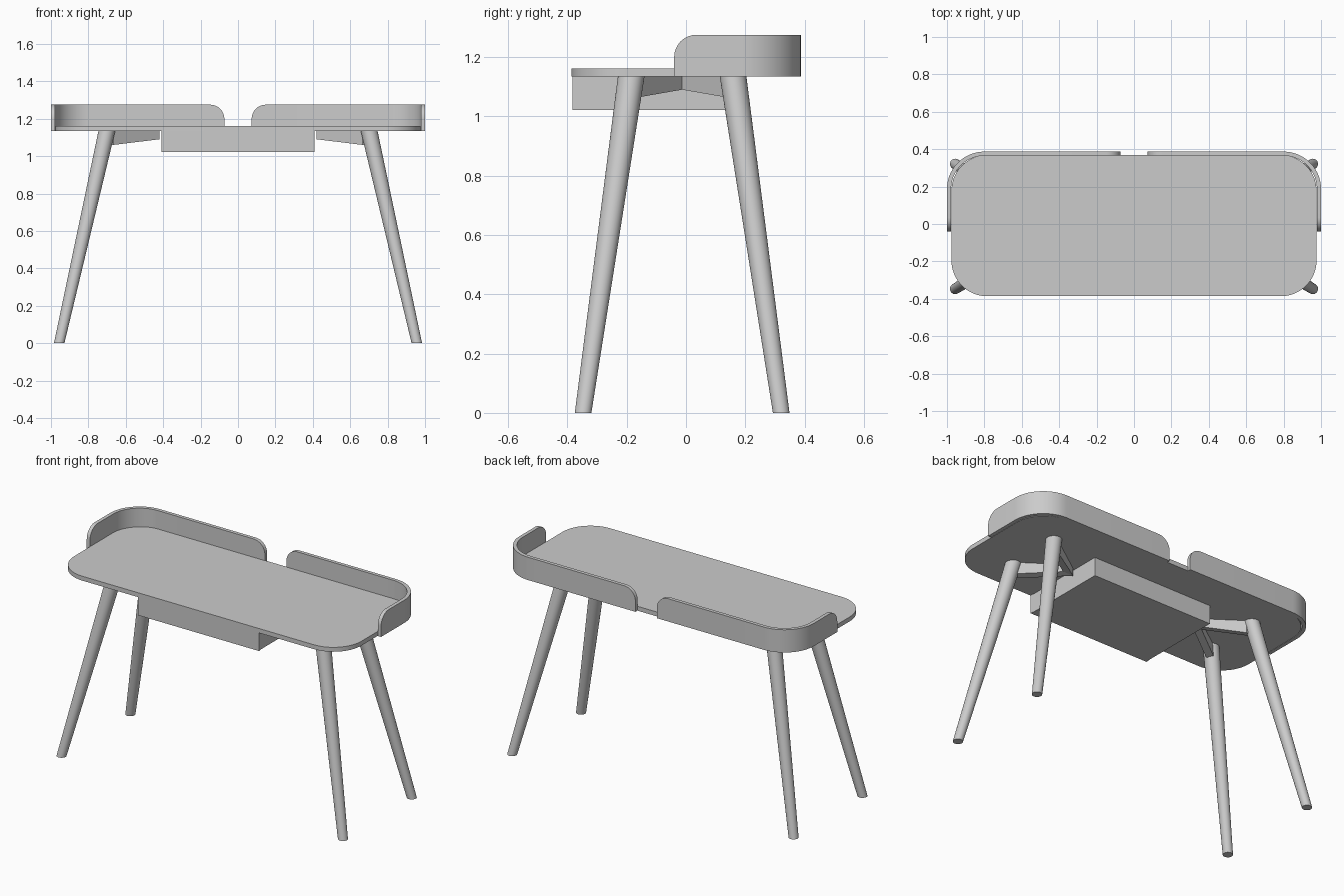
import bpy, bmesh, math
from mathutils import Vector

if "Cube" in bpy.data.objects:
    bpy.data.objects.remove(bpy.data.objects["Cube"])

grey = bpy.data.materials.new("light grey")
grey.diffuse_color = (0.6, 0.6, 0.6, 1)
grey.use_nodes = True
grey.node_tree.nodes["Principled BSDF"].inputs["Base Color"].default_value = grey.diffuse_color


def finish(name, bm, angle=35):
    bmesh.ops.recalc_face_normals(bm, faces=bm.faces[:])
    me = bpy.data.meshes.new(name)
    bm.to_mesh(me)
    bm.free()
    me.materials.append(grey)
    ob = bpy.data.objects.new(name, me)
    bpy.context.collection.objects.link(ob)
    bpy.ops.object.select_all(action='DESELECT')
    ob.select_set(True)
    bpy.context.view_layer.objects.active = ob
    bpy.ops.object.shade_smooth_by_angle(angle=math.radians(angle))
    return ob


def loft(bm, rings, closed_ring=True):
    """Skin a list of equal point rings and cap both ends."""
    vs = [[bm.verts.new(p) for p in r] for r in rings]
    n = len(vs[0])
    for a, b in zip(vs, vs[1:]):
        for i in range(n):
            j = (i + 1) % n
            bm.faces.new((a[i], a[j], b[j], b[i]))
    bm.faces.new(vs[0])
    bm.faces.new(vs[-1])


def arc(cx, cy, r, a0, a1, n=16):
    return [(cx + r * math.cos(math.radians(a0 + (a1 - a0) * i / n)),
             cy + r * math.sin(math.radians(a0 + (a1 - a0) * i / n))) for i in range(n + 1)]


Z0, Z1, ZR = 1.135, 1.162, 1.275

# table top: rounded rectangle slab
X, YF, YB, R = 0.976, -0.386, 0.368, 0.19
outline = (arc(X - R, YB - R, R, 0, 90) + arc(-X + R, YB - R, R, 90, 180)
           + arc(-X + R, YF + R, R, 180, 270) + arc(X - R, YF + R, R, 270, 360))
bm = bmesh.new()
loft(bm, [[(x, y, z) for x, y in outline] for z in (Z0, Z1)])
finish("table_top", bm)


# raised rim: one wrapped panel per side, upper end corners rounded
def rim(name, sx):
    r, ends, rad, t = 0.2, [], 0.075, 0.022
    steps = [rad * (1 - math.cos(math.pi / 2 * i / 8)) for i in range(9)]
    cols = []                                   # (x, y, normal, top height)
    drop = lambda d: ZR - rad + math.sqrt(max(0, rad**2 - (rad - d)**2))
    for d in steps:                             # side end
        cols.append((1.0, -0.04 + d, (1, 0), drop(d)))
    for i in range(19):                         # back corner
        a = math.pi / 2 * i / 18
        c, s = math.cos(a), math.sin(a)
        cols.append((1 - r + r * c, 0.387 - r + r * s, (c, s), ZR))
    for d in reversed(steps):                   # end beside the gap
        cols.append((0.073 + d, 0.387, (0, 1), drop(d)))
    bm = bmesh.new()
    loft(bm, [[(sx * x, y, Z0), (sx * x, y, h),
               (sx * (x - t * n[0]), y - t * n[1], h),
               (sx * (x - t * n[0]), y - t * n[1], Z0)] for x, y, n, h in cols])
    finish(name, bm)


# tapered splayed leg, ends cut level
def leg(name, sx, sy):
    bm = bmesh.new()
    rings = []
    for x, y, z, r in ((0.956, 0.334, 0, 0.028), (0.70, 0.171, Z0 + 0.005, 0.045)):
        rings.append([(sx * x + r * math.cos(k * math.tau / 32),
                       -0.013 + sy * y + r * math.sin(k * math.tau / 32), z) for k in range(32)])
    loft(bm, rings)
    finish(name, bm)


# slanted brace from a leg to the middle of the underside
def brace(name, sx, sy):
    bm = bmesh.new()
    rings = []
    for x, y, zb in ((0.665, 0.172, 1.06), (0.42, 0, 1.09)):
        yy = -0.013 + sy * y
        rings.append([(sx * x, yy, zb), (sx * (x + 0.07), yy, zb),
                      (sx * (x + 0.07), yy, Z0), (sx * x, yy, Z0)])
    loft(bm, rings)
    finish(name, bm)


for side, sx in (("left", -1), ("right", 1)):
    rim(f"{side}_rim", sx)
    for end, sy in (("front", -1), ("back", 1)):
        leg(f"{end}_{side}_leg", sx, sy)
        brace(f"{end}_{side}_brace", sx, sy)


# drawer box and its front panel
def box(name, x0, x1, y0, y1, z0, z1):
    bm = bmesh.new()
    loft(bm, [[(x0, y0, z), (x1, y0, z), (x1, y1, z), (x0, y1, z)] for z in (z0, z1)])
    finish(name, bm)


box("drawer_box", -0.407, 0.407, -0.366, 0.155, 1.022, Z0)
box("drawer_front", -0.41, 0.41, -0.383, -0.366, 1.022, Z0)
